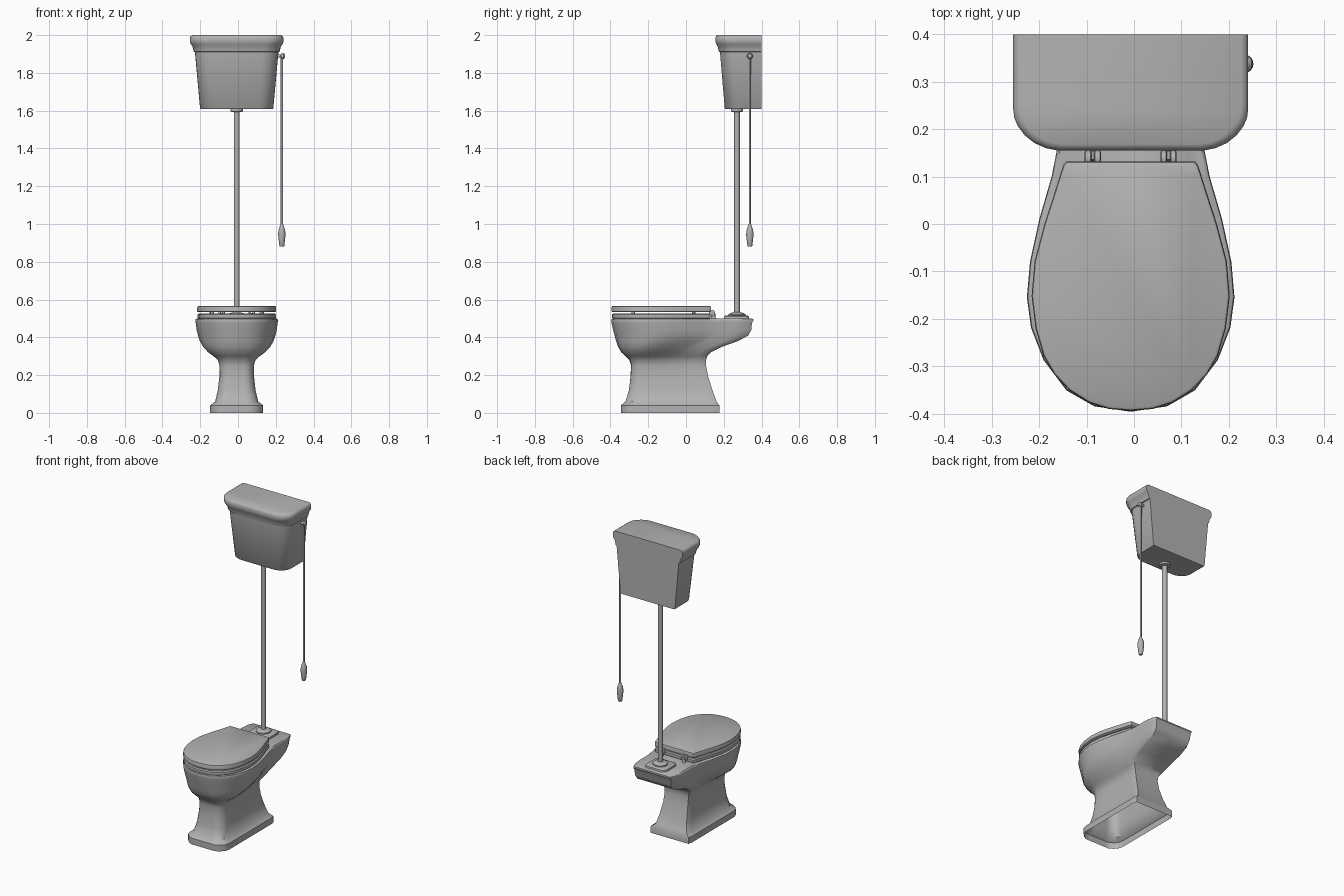
import bpy, bmesh, math

cube = bpy.data.objects.get("Cube")
if cube:
    bpy.data.objects.remove(cube, do_unlink=True)

CX = -0.007  # shared centre line of bowl, pipe and cistern
grey = bpy.data.materials.new("glazed grey")
grey.use_nodes = True
grey.diffuse_color = (0.45, 0.45, 0.45, 1)
grey.node_tree.nodes["Principled BSDF"].inputs["Base Color"].default_value = (0.45, 0.45, 0.45, 1)


def finish(bm, name, angle=40):
    bmesh.ops.recalc_face_normals(bm, faces=bm.faces)
    mesh = bpy.data.meshes.new(name)
    bm.to_mesh(mesh)
    bm.free()
    obj = bpy.data.objects.new(name, mesh)
    bpy.context.collection.objects.link(obj)
    mesh.materials.append(grey)
    bpy.ops.object.select_all(action="DESELECT")
    obj.select_set(True)
    bpy.context.view_layer.objects.active = obj
    bpy.ops.object.shade_smooth_by_angle(angle=math.radians(angle))
    return obj


def ring(half, width, front, back):
    """Mirror a normalised half outline (across, front-to-back) into a full ring."""
    pts = [(u * width, front + v * (back - front)) for u, v in half]
    pts += [(-x, y) for x, y in reversed(pts) if x > 1e-6]
    return [(x + CX, y) for x, y in pts]


def loft(name, rings, bottom=True, top=True, closed=False, angle=40):
    """Skin a stack of (z, ring) sections."""
    bm = bmesh.new()
    rows = [[bm.verts.new((x, y, z)) for x, y in pts] for z, pts in rings]
    pairs = list(zip(rows, rows[1:]))
    if closed:
        pairs.append((rows[-1], rows[0]))
    for a, b in pairs:
        for i in range(len(a)):
            j = (i + 1) % len(a)
            bm.faces.new((a[i], a[j], b[j], b[i]))
    if bottom and not closed:
        bm.faces.new(rows[0])
    if top and not closed:
        bm.faces.new(rows[-1])
    return finish(bm, name, angle)


def turned(name, x, y, profile, sides=16):
    """Round part from (z, radius) pairs about a vertical axis."""
    angles = [2 * math.pi * i / sides for i in range(sides)]
    return loft(name, [(z, [(x + r * math.cos(a), y + r * math.sin(a)) for a in angles])
                       for z, r in profile])


def along_x(obj, x, y, z):
    """Lay a part turned about the origin along the x axis."""
    obj.rotation_euler = (0, math.pi / 2, 0)
    obj.location = (x, y, z)


# Pedestal and bowl: blocky foot section blends into the egg-shaped rim
foot = [(0, 0), (.4, 0), (.6, 0), (.8, .03), (.95, .075), (1, .13), (1, .3), (1, .45),
        (1, .6), (1, .75), (1, .9), (1, .96), (.96, 1), (0, 1)]
rim = [(0, 0), (.35, .015), (.62, .06), (.84, .145), (.96, .235), (1, .32), (.97, .42),
       (.88, .54), (.76, .66), (.7, .75), (.7, .88), (.67, .96), (.6, 1), (0, 1)]
levels = [  # z, half width, front, back, blend towards rim
    (0, .14, -.345, .177, 0), (.04, .14, -.345, .177, 0), (.06, .114, -.32, .162, 0),
    (.12, .1, -.302, .14, 0), (.19, .092, -.294, .118, .05), (.25, .091, -.291, .106, .1),
    (.28, .1, -.3, .106, .25), (.3, .122, -.32, .113, .45), (.32, .15, -.342, .13, .65),
    (.35, .178, -.36, .19, .85), (.38, .195, -.37, .275, .95), (.41, .205, -.378, .33, 1),
    (.44, .212, -.386, .346, 1), (.475, .217, -.394, .349, 1), (.487, .219, -.396, .357, 1),
    (.496, .217, -.394, .356, 1), (.5, .211, -.388, .35, 1)]


def mix(t):
    return [(a + (c - a) * t, b + (d - b) * t) for (a, b), (c, d) in zip(foot, rim)]


loft("pedestal_bowl", [(z, ring(mix(t), w, f, b)) for z, w, f, b, t in levels], bottom=False)

# Seat ring and closed lid
egg = [(0, 0), (.22, .007), (.42, .032), (.62, .082), (.77, .145), (.88, .22), (.96, .33),
       (1, .46), (.97, .6), (.87, .75), (.78, .86), (.7, .96), (.68, .985), (.65, 1), (0, 1)]


def egg_ring(inset):
    return ring(egg, .209 - inset, -.394 + inset, .132 - inset)


loft("seat", [(.499, egg_ring(.006)), (.503, egg_ring(.002)), (.52, egg_ring(.002)),
              (.526, egg_ring(.008)), (.526, egg_ring(.07)), (.499, egg_ring(.075))],
     closed=True)
loft("lid", [(.533, egg_ring(.006)), (.537, 	egg_ring(0)), (.558, egg_ring(0)),
             (.564, egg_ring(.002)), (.567, egg_ring(.007))])

# Buffers between seat and lid
for side, tag in ((1, "left"), (-1, "right")):
    for y, x, end in ((-.28, .13, "front"), (.04, .135, "back")):
        turned(f"{tag}_{end}_buffer", CX + side * x, y, [(.524, .01), (.535, .01)], 10)

# Hinges: paired lugs on posts
for side, tag in ((1, "left"), (-1, "right")):
    turned(f"{tag}_hinge_post", CX + side * .08, .145, [(.498, .013), (.53, .009)], 12)
    for k, dx in enumerate((-.01, .01)):
        lug = turned(f"{tag}_hinge_lug_{k + 1}", 0, 0,
                     [(-.007, .014), (-.005, .017), (.005, .017), (.007, .014)])
        along_x(lug, CX + side * .08 + dx, .138, .528)

# Raised plate and flange where the pipe meets the bowl
plate = [(0, 0), (.75, 0), (.93, .07), (1, .2), (1, .8), (.93, .93), (.75, 1), (0, 1)]
loft("pipe_plate", [(.498, ring(plate, .075, .2, .335)), (.51, ring(plate, .073, .202, .333)),
                    (.515, ring(plate, .067, .208, .327))])
turned("pipe_flange", CX, .27, [(.51, .045), (.522, .045), (.528, .036), (.533, .018)], 20)

# Flush pipe and its upper collar
turned("flush_pipe", CX, .27, [(.51, .015), (1.61, .015)])
turned("pipe_collar", CX, .27, [(1.592, .02), (1.596, .033), (1.612, .033)], 20)

# Cistern: tapered tank with a moulded cornice
tank = [(0, 0), (.62, 0), (.72, .02), (.82, .065), (.9, .13), (.96, .21), (.99, .28), (1, .36),
        (1, 1), (0, 1)]
sections = [(1.608, .19, .209), (1.613, .194, .205), (1.91, .221, .18), (1.912, .227, .174),
            (1.925, .23, .171), (1.94, .234, .167), (1.953, .243, .16), (1.965, .248, .156),
            (1.985, .248, .155), (1.995, .243, .16), (2.0, .234, .168)]
loft("cistern", [(z, ring(tank, w, f, .4)) for z, w, f in sections])

# Flush lever on the left side with hanging pull
PX, PY = .232, .338
lever = turned("flush_lever", 0, 0, [(-.04, .008), (-.006, .008), (-.004, .014), (.008, .016),
                                     (.016, .011), (.018, .004)], 12)
along_x(lever, PX, PY, 1.889)
turned("pull_rod", PX, PY, [(.99, .006), (1.89, .006)], 10)
turned("pull_handle", PX, PY, [(.88, .01), (.885, .013), (.91, .016), (.945, .02), (.97, .017),
                               (.99, .01), (1.0, .006)])
